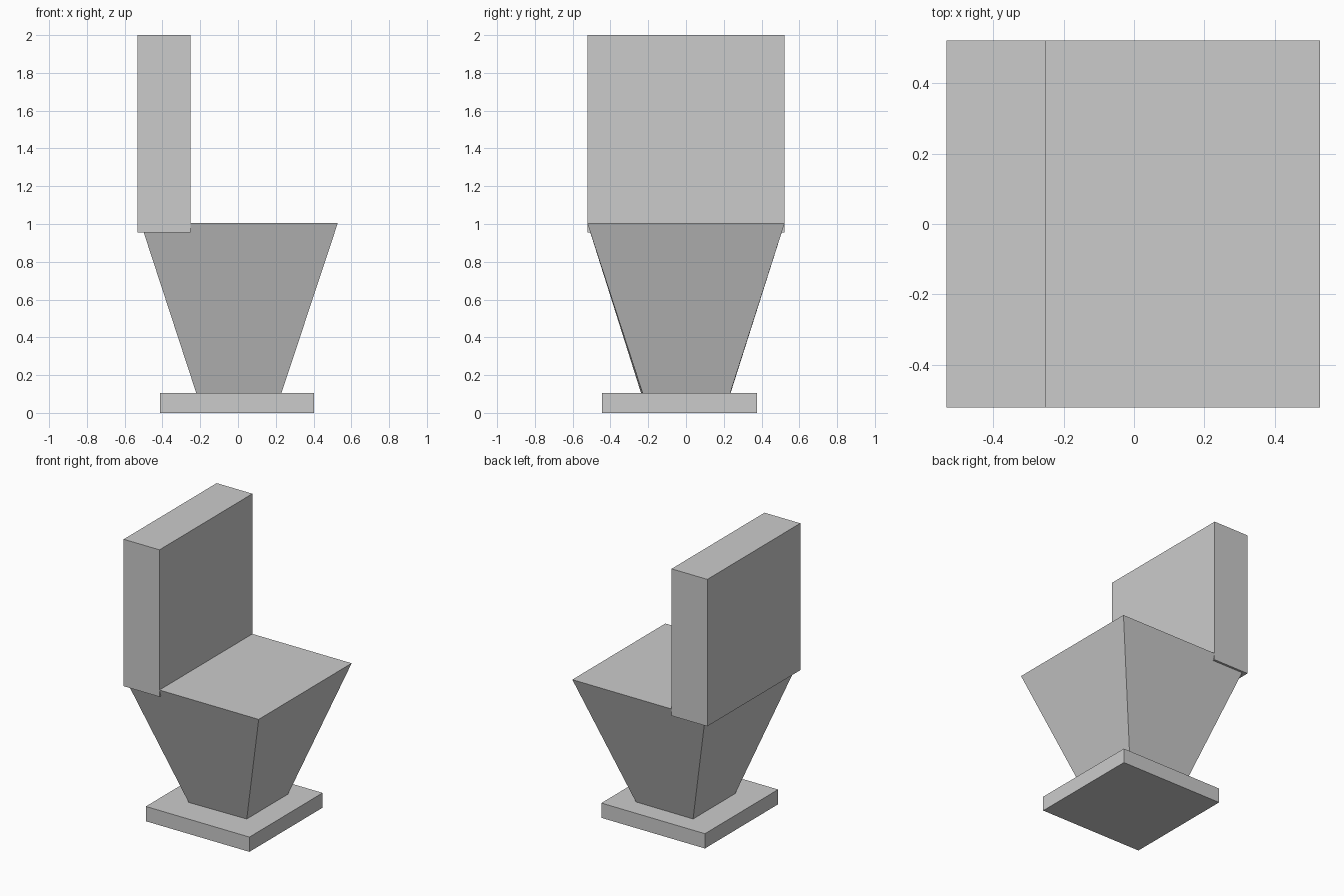
import bpy

if "Cube" in bpy.data.objects:
    bpy.data.objects.remove(bpy.data.objects["Cube"])


def solid(name, bottom, top, z0, z1):
    """Six-sided solid between two four-cornered outlines (counter-clockwise)."""
    verts = [(x, y, z0) for x, y in bottom] + [(x, y, z1) for x, y in top]
    faces = [(3, 2, 1, 0), (4, 5, 6, 7)]
    faces += [(i, (i + 1) % 4, (i + 1) % 4 + 4, i + 4) for i in range(4)]
    mesh = bpy.data.meshes.new(name)
    mesh.from_pydata(verts, [], faces)
    obj = bpy.data.objects.new(name, mesh)
    bpy.context.collection.objects.link(obj)
    return obj


def rect(x0, x1, y0, y1):
    return [(x0, y0), (x1, y0), (x1, y1), (x0, y1)]


# Flat foot plate, slightly off-centre
foot = rect(-0.412, 0.402, -0.446, 0.376)
solid("base", foot, foot, 0.0, 0.105)

# Tapered seat body; its lower outline is very slightly skewed
seat_bottom = [(-0.221, -0.238), (0.23, -0.23), (0.23, 0.234), (-0.221, 0.236)]
solid("seat", seat_bottom, rect(-0.515, 0.528, -0.522, 0.522), 0.105, 1.004)

# Upright back slab
back = rect(-0.533, -0.252, -0.522, 0.522)
solid("backrest", back, back, 0.956, 2.0)
